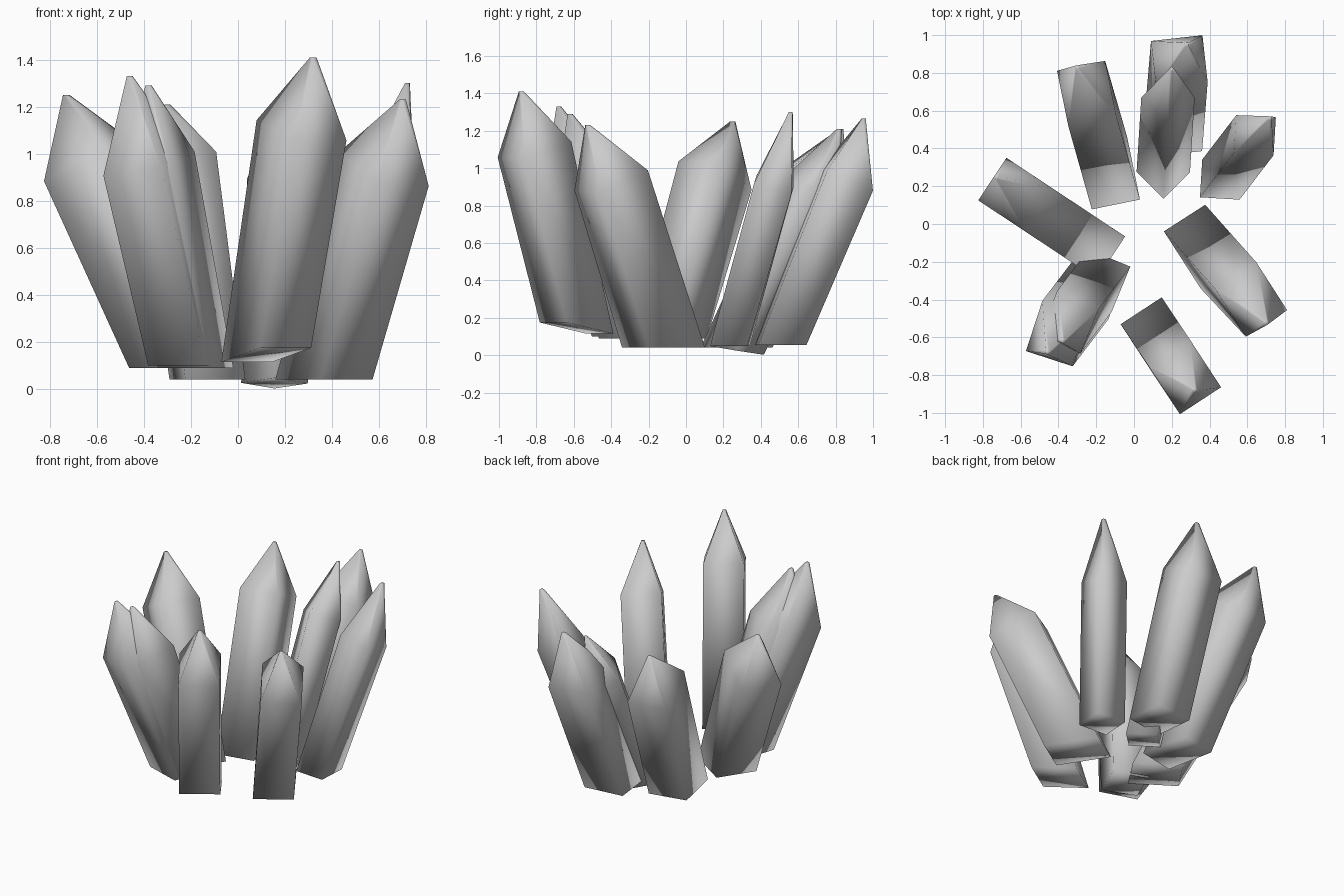
import bpy, bmesh
from mathutils import Vector

if "Cube" in bpy.data.objects:
    bpy.data.objects.remove(bpy.data.objects["Cube"])


def crystal(name, base, shoulder, tip, face, w, d_base, d_top, tilt_base=0.0):
    """Four-sided leaning prism with a pointed cap.
    face = horizontal direction of the outer face, w = half width,
    d = half depth, tilt = slope of the ring (positive: outer side lower)."""
    base, shoulder, tip = Vector(base), Vector(shoulder), Vector(tip)
    out = Vector((face[0], face[1], 0)).normalized()
    side = Vector((-out.y, out.x, 0))
    lean = shoulder - base
    slope_top = lean.xy.length / lean.z          # shoulder ring square to the axis
    lean_dir = Vector((lean.x, lean.y, 0)).normalized()

    bm = bmesh.new()

    def ring(c, hw, hd, slope):
        verts = []
        for a, b in ((1, 1), (-1, 1), (-1, -1), (1, -1)):
            off = side * (a * hw) + out * (b * hd)
            off.z = -slope * off.dot(lean_dir)
            verts.append(bm.verts.new(c + off))
        return verts

    rings = [ring(base, w, d_base, tilt_base),
             ring(shoulder, w, d_top, slope_top),
             ring(tip, 0.01, 0.01, 0)]
    for lo, hi in zip(rings, rings[1:]):
        for i in range(4):
            j = (i + 1) % 4
            bm.faces.new((lo[i], lo[j], hi[j], hi[i]))
    bm.faces.new(rings[0])
    bm.faces.new(rings[-1])
    bmesh.ops.recalc_face_normals(bm, faces=bm.faces)
    for f in bm.faces:
        f.smooth = True
    me = bpy.data.meshes.new(name)
    bm.to_mesh(me)
    bm.free()
    ob = bpy.data.objects.new(name, me)
    bpy.context.collection.objects.link(ob)


# Ring of crystals: base, shoulder, tip, face direction, half sizes, base slope
crystal("front_crystal", (.12, -.585, .145), (.27, -.81, 1.10), (.32, -.88, 1.41),
        (.55, -.84), .13, .15, .15, -.2)
crystal("right_crystal", (.365, -.12, .04), (.62, -.40, .935), (.70, -.525, 1.23),
        (.54, -.84), .13, .18, .15)
crystal("back_right_crystal", (.46, .235, .05), (.64, .47, .91), (.72, .56, 1.30),
        (.06, 1), .105, .10, .10)
crystal("back_crystal", (.21, .50, .055), (.24, .86, .94), (.28, .95, 1.265),
        (-.11, .99), .137, .13, .125)
crystal("inner_back_crystal", (.155, .275, .025), (.18, .67, .89), (.20, .82, 1.21),
        (.7, .7), .10, .10, .10, .16)
crystal("back_left_crystal", (-.13, .27, .04), (-.25, .69, .93), (-.30, .83, 1.21),
        (-.2, .98), .13, .17, .15)
crystal("left_crystal", (-.255, -.09, .09), (-.625, .155, .96), (-.73, .25, 1.25),
        (-.83, .55), .135, .16, .15)
crystal("front_left_crystal", (-.215, -.33, .10), (-.405, -.58, .97), (-.46, -.68, 1.33),
        (-.31, -.95), .13, .14, .14)
crystal("front_left_inner_crystal", (-.18, -.30, .09), (-.345, -.52, .96), (-.38, -.62, 1.29),
        (-.38, -.92), .12, .13, .13)
